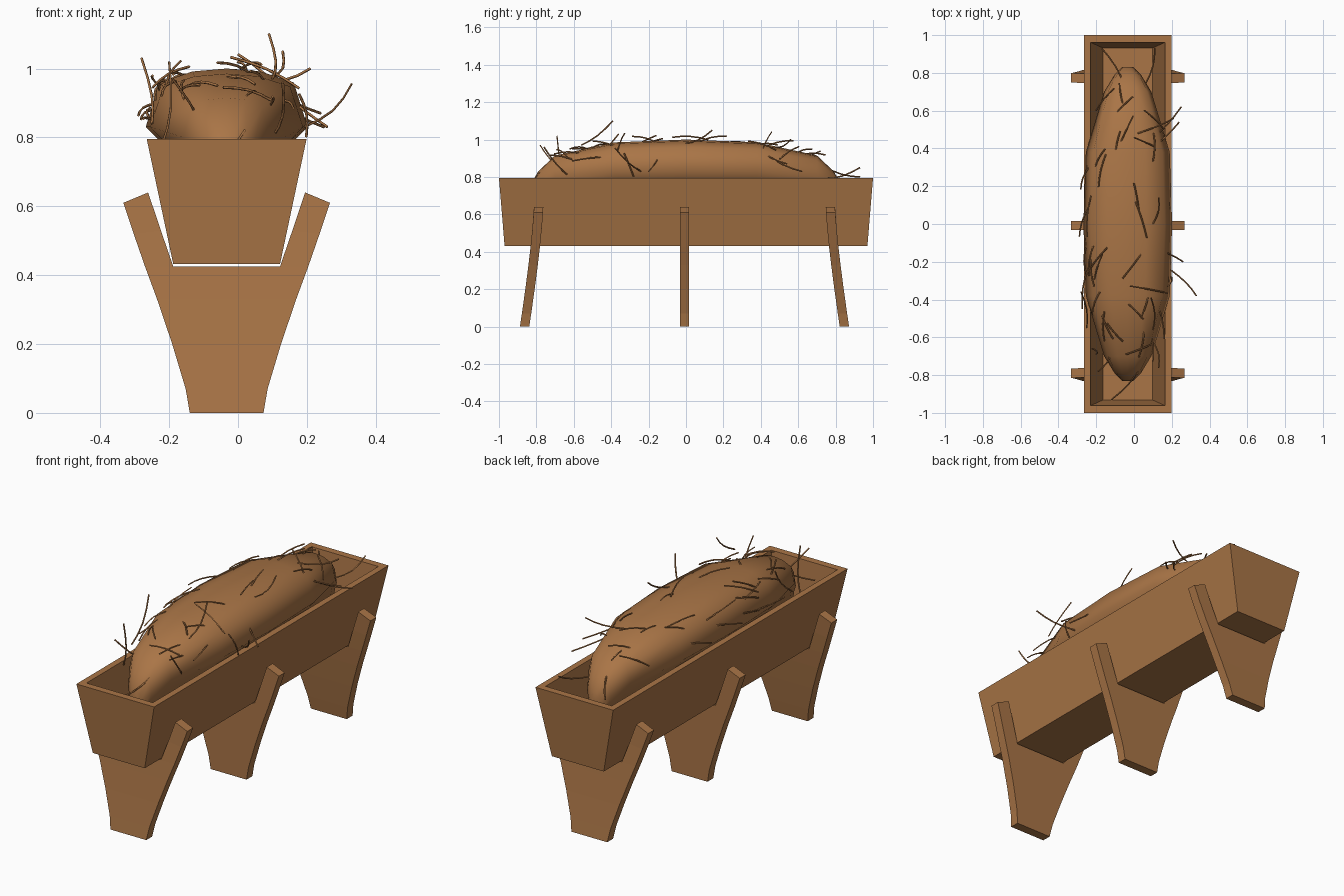
import bpy, bmesh, math, random
from mathutils import Vector

if "Cube" in bpy.data.objects:
    bpy.data.objects.remove(bpy.data.objects["Cube"])

random.seed(7)
CX = -0.033  # centre line of trough, legs and hay

wood = bpy.data.materials.new("brown wood and straw")
wood.diffuse_color = (0.40, 0.178, 0.062, 1)
wood.use_nodes = True
wood.node_tree.nodes["Principled BSDF"].inputs["Base Color"].default_value = wood.diffuse_color


def make(name, bm):
    bmesh.ops.recalc_face_normals(bm, faces=bm.faces)
    me = bpy.data.meshes.new(name)
    bm.to_mesh(me)
    bm.free()
    ob = bpy.data.objects.new(name, me)
    bpy.context.collection.objects.link(ob)
    me.materials.append(wood)
    return ob


def bridge(bm, a, b, closed=True):
    n = len(a)
    for i in range(n if closed else n - 1):
        j = (i + 1) % n
        bm.faces.new((a[i], a[j], b[j], b[i]))


# trough: outer shell, rim and hollow inside from four rectangles
bm = bmesh.new()
rings = []
for hx, hy, z in [(0.155, 0.97, 0.432), (0.232, 1.0, 0.795),
                  (0.198, 0.962, 0.795), (0.132, 0.932, 0.465)]:
    rings.append([bm.verts.new((CX + sx * hx, sy * hy, z))
                  for sx, sy in [(-1, -1), (1, -1), (1, 1), (-1, 1)]])
for a, b in zip(rings, rings[1:]):
    bridge(bm, a, b)
bm.faces.new(rings[0])
bm.faces.new(rings[-1])
make("trough", bm)


# legs: Y-shaped plates, the end ones curving outwards towards the foot
def leg(name, y0, lean):
    bm = bmesh.new()
    rows = []
    for z, h in [(0, 0.107), (0.07, 0.119), (0.2, 0.158), (0.33, 0.202)]:
        rows.append([bm.verts.new((CX + s * h, 0, z)) for s in (-1, 1)])
    for a, b in zip(rows, rows[1:]):
        bridge(bm, a, b, False)
    arms = {}
    for s in (-1, 1):
        arms[s] = [bm.verts.new((CX + s * x, 0, z)) for x, z in
                   [(0.237, 0.425), (0.155, 0.425), (0.191, 0.53),
                    (0.228, 0.64), (0.300, 0.61), (0.270, 0.52)]]
        o, i, im, it, ot, om = arms[s]
        bm.faces.new((o, i, im, om))
        bm.faces.new((om, im, it, ot))
    l, r = arms[-1], arms[1]
    bm.faces.new((rows[-1][0], rows[-1][1], r[0], r[1], l[1], l[0]))
    new = bmesh.ops.extrude_face_region(bm, geom=bm.faces[:])["geom"]
    back = {v for v in new if isinstance(v, bmesh.types.BMVert)}
    for v in bm.verts:
        bend = lean * max(0, 1 - v.co.z / 0.64) ** 1.3
        v.co.y = y0 + bend + (0.025 if v in back else -0.025)
    make(name, bm)


leg("front_leg", -0.788, -0.075)
leg("middle_leg", -0.008, 0)
leg("back_leg", 0.772, 0.075)

# hay mound: lofted sections (distance along y, half width, top z, widest z)
HALF = [(0.0, 0.235, 1.0, 0.83), (0.38, 0.222, 0.985, 0.83),
        (0.70, 0.125, 0.915, 0.80), (0.79, 0.07, 0.83, 0.74),
        (0.83, 0.03, 0.76, 0.70)]
STATIONS = [(-y, w, t, m) for y, w, t, m in HALF[:0:-1]] + HALF
UPPER = [(1, 0), (0.83, 0.76), (0.42, 0.95), (0, 1)]


def section(w, t, m):
    right = [(0.55, 0.56), (0.85, m - 0.035)] + [(u, m + v * (t - m)) for u, v in UPPER]
    full = right + [(-u, z) for u, z in right[-2::-1]]
    return [(CX + u * w, z) for u, z in full]


bm = bmesh.new()
loops = [[bm.verts.new((x, y, z)) for x, z in section(w, t, m)]
         for y, w, t, m in STATIONS]
for a, b in zip(loops, loops[1:]):
    bridge(bm, a, b)
bm.faces.new(loops[0])
bm.faces.new(loops[-1])
hay = make("hay_mound", bm)
for p in hay.data.polygons:
    p.use_smooth = True


def surface(y, a):
    """Point on the mound at y, a from -1 (left side) to 1 (right side)."""
    for s0, s1 in zip(STATIONS, STATIONS[1:]):
        if s0[0] <= y <= s1[0]:
            f = (y - s0[0]) / (s1[0] - s0[0])
            w, t, m = [p + (q - p) * f for p, q in zip(s0[1:], s1[1:])]
            break
    k = abs(a) * 3
    i = min(2, int(k))
    (u0, v0), (u1, v1) = UPPER[3 - i], UPPER[2 - i]
    u, v = u0 + (u1 - u0) * (k - i), v0 + (v1 - v0) * (k - i)
    return Vector((CX + math.copysign(u, a) * w, y, m + v * (t - m)))


# loose straws: thin bent stalks, some placed to stick out, the rest scattered
cu = bpy.data.curves.new("straws", "CURVE")
cu.dimensions = "3D"
cu.bevel_depth = 0.004
cu.bevel_resolution = 0
cu.use_fill_caps = True


def straw(points):
    sp = cu.splines.new("POLY")
    sp.points.add(len(points) - 1)
    for p, co in zip(sp.points, points):
        p.co = (*co, 1)


def arc(a, b, sag):
    a, b = Vector(a), Vector(b)
    straw([a.lerp(b, i / 4) + Vector(sag) * math.sin(math.pi * i / 4) for i in range(5)])


for a, b in [((0.09, -0.39, 1.10), (0.10, -0.56, 0.97)),
             ((0.13, 0.14, 1.05), (0.10, 0.0, 0.98)),
             ((0.33, -0.38, 0.955), (0.19, -0.24, 0.83)),
             ((0.25, 0.62, 0.83), (0.06, 0.42, 0.93)),
             ((0.24, 0.54, 0.87), (0.04, 0.36, 0.97)),
             ((0.26, -0.20, 0.83), (0.09, -0.12, 0.96)),
             ((-0.28, -0.36, 1.03), (-0.25, -0.55, 0.84)),
             ((-0.20, -0.69, 1.02), (-0.22, -0.66, 0.78)),
             ((-0.19, -0.78, 0.97), (-0.12, -0.68, 0.86)),
             ((0.13, -0.76, 0.96), (0.10, -0.62, 0.80)),
             ((-0.17, 0.93, 0.80), (-0.05, 0.73, 0.86)),
             ((0.11, 0.93, 0.85), (0.06, 0.74, 0.79)),
             ((-0.12, -0.93, 0.72), (0.02, -0.78, 0.82)),
             ((0.21, 0.56, 1.00), (0.02, 0.48, 0.96))]:
    arc(a, b, (0.015, 0.0, -0.015))

for i in range(34):
    p = surface(random.uniform(-0.72, 0.72), random.uniform(-0.95, 0.95))
    out = Vector(((p.x - CX) * 1.5, 0, p.z - 0.75)).normalized()
    d = Vector((random.uniform(-1, 1), random.uniform(-1, 1), random.uniform(-0.3, 0.3)))
    d = (d - out * d.dot(out)).normalized() * random.uniform(0.06, 0.11)
    arc(p - d - out * 0.004, p + d + out * random.uniform(0, 0.035), out * 0.012)

straws = bpy.data.objects.new("straws", cu)
bpy.context.collection.objects.link(straws)
cu.materials.append(wood)
bpy.context.view_layer.objects.active = straws
straws.select_set(True)
bpy.ops.object.convert(target="MESH")
